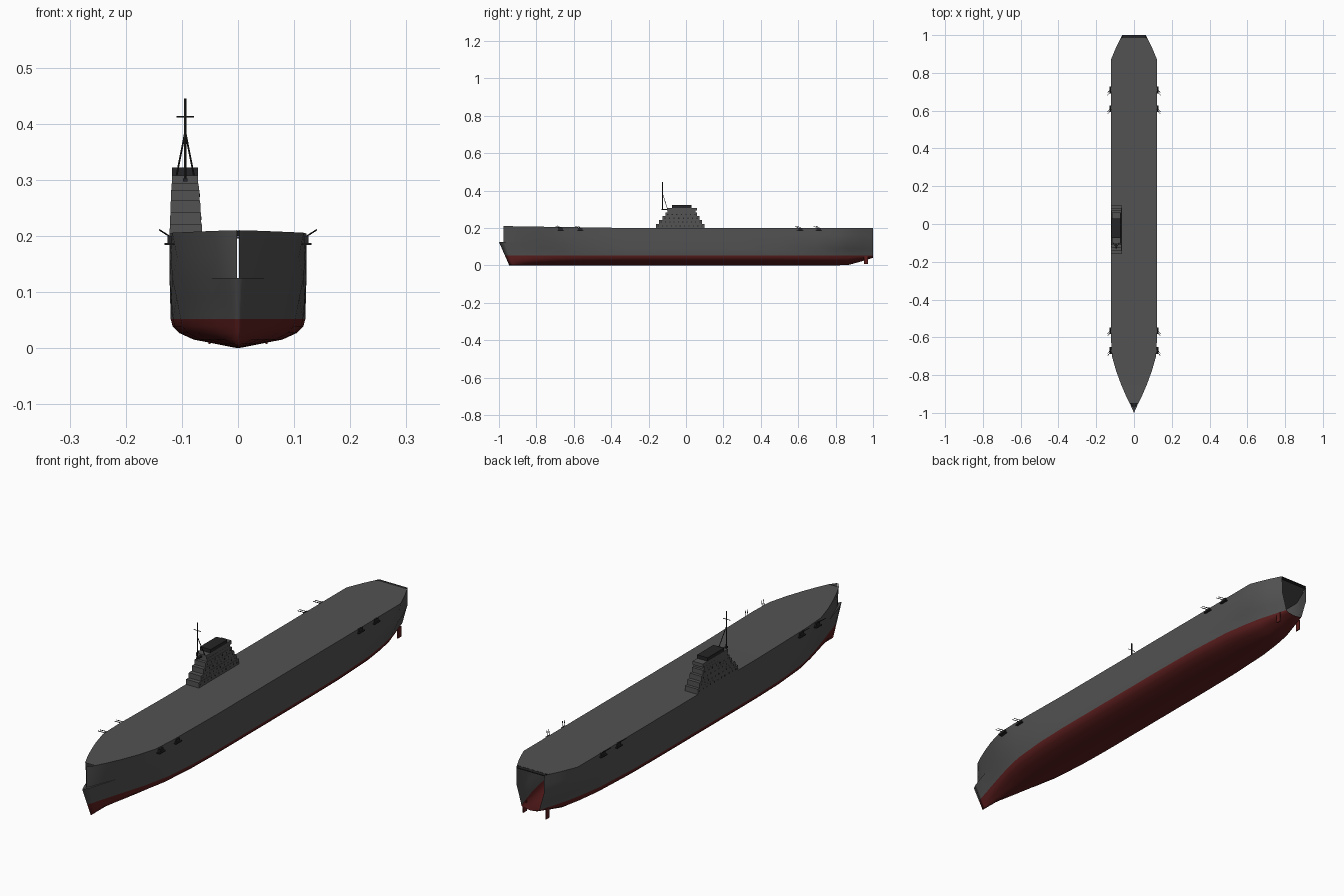
import bpy, bmesh
from mathutils import Vector

if "Cube" in bpy.data.objects:
    bpy.data.objects.remove(bpy.data.objects["Cube"])


def material(name, rgb):
    m = bpy.data.materials.new(name)
    m.use_nodes = True
    m.diffuse_color = (*rgb, 1)
    m.node_tree.nodes["Principled BSDF"].inputs["Base Color"].default_value = (*rgb, 1)
    return m


GREY = material("hull grey", (0.085, 0.085, 0.085))
RED = material("bottom red", (0.11, 0.013, 0.013))
DARK = material("dark fittings", (0.018, 0.018, 0.02))


def make(name, bm, mats, smooth=False, mirror=False):
    me = bpy.data.meshes.new(name)
    bm.to_mesh(me)
    bm.free()
    for m in mats:
        me.materials.append(m)
    ob = bpy.data.objects.new(name, me)
    bpy.context.collection.objects.link(ob)
    if smooth:
        bpy.ops.object.select_all(action='DESELECT')
        ob.select_set(True)
        bpy.context.view_layer.objects.active = ob
        bpy.ops.object.shade_smooth_by_angle(angle=0.6)
    if mirror:
        ob.modifiers.new("mirror", 'MIRROR').merge_threshold = 0.0005
    return ob


def box(bm, x0, x1, y0, y1, z0, z1, mat=0, taper=0.0):
    r = bmesh.ops.create_cube(bm, size=1)
    for v in r["verts"]:
        inset = taper * v.co.x * 2 if v.co.z > 0 else 0
        v.co = ((x0 + x1) / 2 + v.co.x * (x1 - x0) - inset,
                (y0 + y1) / 2 + v.co.y * (y1 - y0),
                (z0 + z1) / 2 + v.co.z * (z1 - z0))
    for f in {f for v in r["verts"] for f in v.link_faces}:
        f.material_index = mat


def rod(bm, a, b, radius, sides=6):
    a, b = Vector(a), Vector(b)
    rot = (b - a).to_track_quat('Z', 'Y')
    r = bmesh.ops.create_cone(bm, cap_ends=True, segments=sides, radius1=radius,
                              radius2=radius, depth=(b - a).length)
    for v in r["verts"]:
        v.co = rot @ v.co + (a + b) / 2


# Hull stations: y, half width at deck, at ledge, at waterline, keel height
STATIONS = [
    (-1, .002, 0, 0, 0), (-.97, .022, .014, .008, 0), (-.92, .043, .03, .019, 0),
    (-.85, .068, .052, .036, 0), (-.78, .094, .077, .057, 0), (-.7, .117, .1, .08, 0),
    (-.6, .122, .117, .102, 0), (-.45, .122, .122, .116, 0), (-.3, .122, .122, .12, 0),
    (.3, .122, .122, .12, 0), (.5, .122, .122, .118, 0), (.7, .122, .122, .107, 0),
    (.8, .122, .119, .092, 0), (.87, .122, .112, .078, .003), (.94, .093, .088, .058, .022),
    (1, .063, .061, .04, .041)]
BILGE = [(.97, .25), (.87, .48), (.66, .7), (.33, .85), (0, 1)]
LEDGE, WATER = .125, .052


def sheer(y):
    return .2 + .01 * max(0, (-y - .3) / .675)


def section(y, top, mid, wl, keel):
    bow = max(0, (-y - .85) / .15)
    gap = max(mid, .002 * bow)
    upper = [(top, sheer(y)), ((top + gap) / 2, .163), (gap, LEDGE)]
    lower = [(mid, LEDGE), ((mid + wl) / 2, .09), (wl, WATER)]
    lower += [(wl * a, WATER + (keel - WATER) * b) for a, b in BILGE]
    pts = [(x, y + .025 * bow, z) for x, z in upper]
    return pts + [(x, y + .055 * bow * (1 - z / LEDGE), z) for x, z in lower]


# Hull shell, open at the stern, red below the waterline
bm = bmesh.new()
grid = [[bm.verts.new(p) for p in section(*s)] for s in STATIONS]
for a, b in zip(grid, grid[1:]):
    for j in range(len(a) - 1):
        f = bm.faces.new((a[j], a[j + 1], b[j + 1], b[j]))
        f.material_index = int(j >= 5)
bmesh.ops.remove_doubles(bm, verts=bm.verts, dist=0.00001)
bmesh.ops.dissolve_degenerate(bm, edges=bm.edges, dist=0.00001)
make("hull", bm, [GREY, RED], smooth=True, mirror=True)

# Flight deck
bm = bmesh.new()
rims = [section(*s)[0] for s in STATIONS[1:-1]] + [(.07, .985, .2)]
rows = [[bm.verts.new((s * x, y, z)) for s in (-1, 1)] for x, y, z in rims]
for a, b in zip(rows, rows[1:]):
    bm.faces.new((a[0], a[1], b[1], b[0]))
make("flight_deck", bm, [GREY])

# Dark bow ledge and stern edge strip
bm = bmesh.new()
bm.faces.new([bm.verts.new(p) for p in ((-.018, -.95, .124), (0, -.995, .124), (.018, -.95, .124))])
make("bow_ledge", bm, [DARK])
bm = bmesh.new()
box(bm, -.063, .063, .984, 1, .196, .199)
make("stern_edge", bm, [DARK])

# Twin rudders
bm = bmesh.new()
for s in (-1, 1):
    box(bm, s * .051 - .002, s * .051 + .002, .952, .974, .008, .05)
make("rudders", bm, [RED])

# Stepped island with window rows
TIERS = [(-.16, .098, .2), (-.144, .086, .221), (-.125, .072, .242),
         (-.11, .06, .263), (-.098, .05, .282), (-.102, .06, .294), (0, 0, .308)]
bm = bmesh.new()
for i, (y0, y1, z0) in enumerate(TIERS[:-1]):
    z1 = TIERS[i + 1][2]
    left, right = -.122 + i * .0008, -.064 - i * .0014
    box(bm, left, right, y0, y1, z0, z1, 0, .0006)
    if i < 4:
        n = int((y1 - y0) / .022)
        zc = (z0 + z1) / 2
        for k in range(n):
            y = y0 + (k + .5) * (y1 - y0) / n
            for x in (left + .0004, right - .0004):
                box(bm, x - .0005, x + .0005, y - .003, y + .003, zc - .003, zc + .003, 1)
make("island", bm, [GREY, DARK])

# Funnel cap
bm = bmesh.new()
box(bm, -.118, -.071, -.075, .03, .308, .322)
make("funnel_cap", bm, [DARK])

# Tripod mast with yard
MX, MY = -.094, -.126
bm = bmesh.new()
rod(bm, (MX, MY, .298), (MX, MY, .445), .0022)
for s in (-1, 1):
    rod(bm, (MX + s * .016, -.1, .305), (MX, MY, .386), .0016)
rod(bm, (MX - .016, MY, .413), (MX + .016, MY, .413), .0014)
box(bm, MX - .004, MX + .004, MY - .004, -.1, .297, .303)
make("mast", bm, [DARK])

# Gun sponsons along both deck edges
for n, y in enumerate((-.67, -.565, .61, .71)):
    bm = bmesh.new()
    box(bm, .112, .131, y - .018, y + .018, .184, .188)
    box(bm, .118, .126, y - .012, y + .012, .188, .2)
    for d in (-.006, .006):
        rod(bm, (.118, y + d + .004, .197), (.14, y + d - .022, .211), .0014)
    make("gun_sponson_%d" % (n + 1), bm, [DARK], mirror=True)
